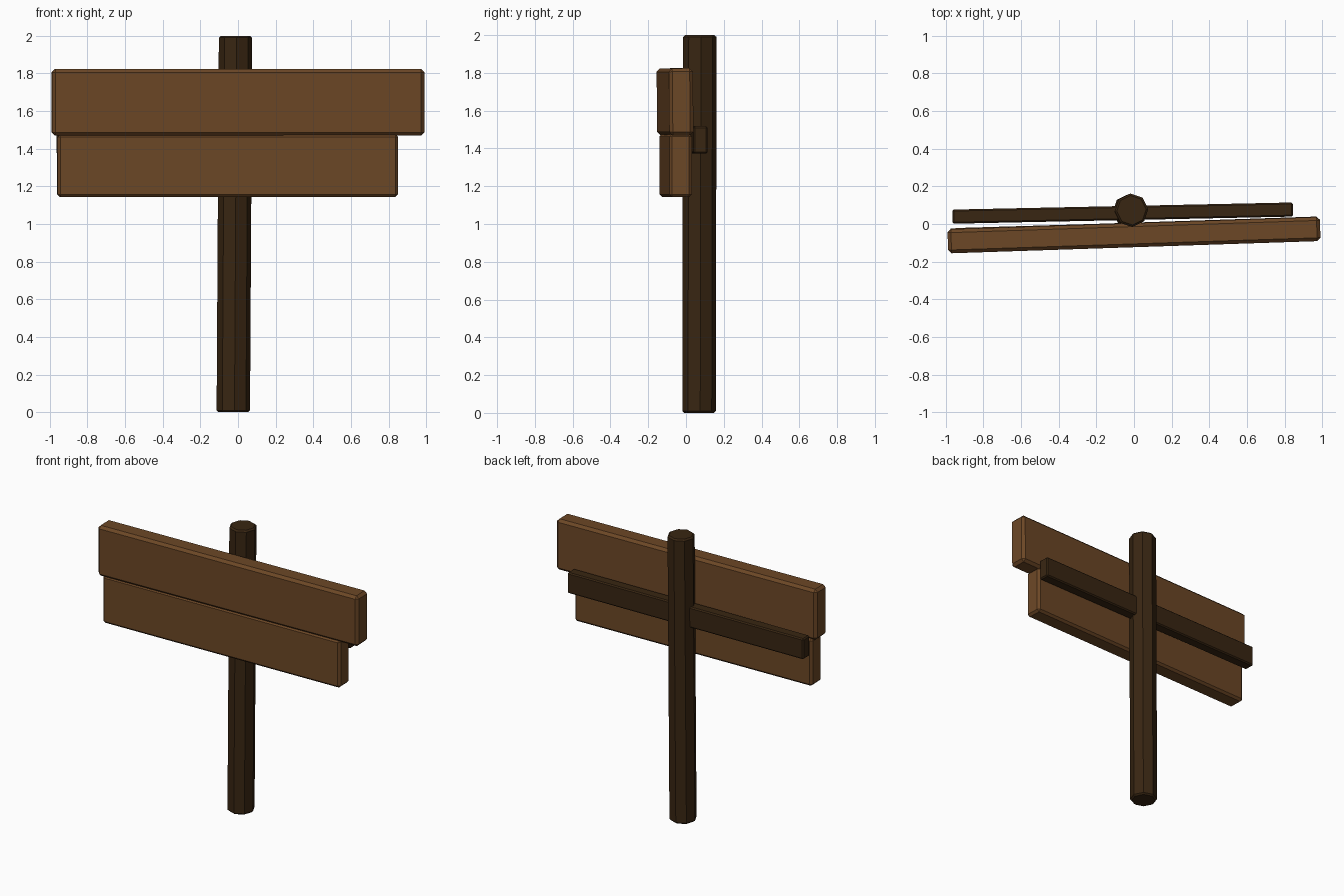
import bpy, bmesh, math
from mathutils import Matrix, Vector

if "Cube" in bpy.data.objects:
    bpy.data.objects.remove(bpy.data.objects["Cube"])


def material(name, rgb):
    m = bpy.data.materials.new(name)
    m.diffuse_color = (*rgb, 1)
    m.use_nodes = True
    m.node_tree.nodes["Principled BSDF"].inputs["Base Color"].default_value = m.diffuse_color
    return m


plank_wood = material("plank_wood", (0.150, 0.063, 0.019))
post_wood = material("post_wood", (0.040, 0.019, 0.006))


def finish(name, bm, mat):
    mesh = bpy.data.meshes.new(name)
    bm.to_mesh(mesh)
    bm.free()
    mesh.materials.append(mat)
    ob = bpy.data.objects.new(name, mesh)
    bpy.context.collection.objects.link(ob)
    return ob


def board(name, centre, size, yaw, roll, bevel, mat):
    """Chamfered box, rolled about its length and turned about z."""
    bm = bmesh.new()
    bmesh.ops.create_cube(bm, size=1)
    bmesh.ops.scale(bm, vec=size, verts=bm.verts)
    bmesh.ops.bevel(bm, geom=bm.edges[:], offset=bevel, segments=1, affect='EDGES')
    turn = Matrix.Rotation(math.radians(yaw), 4, 'Z') @ Matrix.Rotation(math.radians(roll), 4, 'X')
    bm.transform(Matrix.Translation(centre) @ turn)
    return finish(name, bm, mat)


# Two sign planks and the batten behind them
board("upper_plank", (0, -0.058, 1.647), (1.98, 0.128, 0.355), 1.9, 0.5, 0.018, plank_wood)
board("lower_plank", (-0.055, -0.055, 1.31), (1.81, 0.12, 0.335), 1.7, 0, 0.015, plank_wood)
board("batten", (-0.06, 0.058, 1.445), (1.81, 0.075, 0.145), 1.2, 0, 0.008, post_wood)

# Eight-sided post, leaning slightly, with chamfered ends
bm = bmesh.new()
bmesh.ops.create_cone(bm, cap_ends=True, segments=8, radius1=0.089, radius2=0.089, depth=2.0)
rims = [e for e in bm.edges if abs(e.verts[0].co.z - e.verts[1].co.z) < 0.01]
bmesh.ops.bevel(bm, geom=rims, offset=0.01, segments=1, affect='EDGES')
bm.transform(Matrix.Rotation(math.radians(4), 4, 'Z'))
for v in bm.verts:
    v.co += Vector((-0.019 + 0.006 * v.co.z, 0.071 + 0.002 * v.co.z, 1.0))
finish("post", bm, post_wood)
